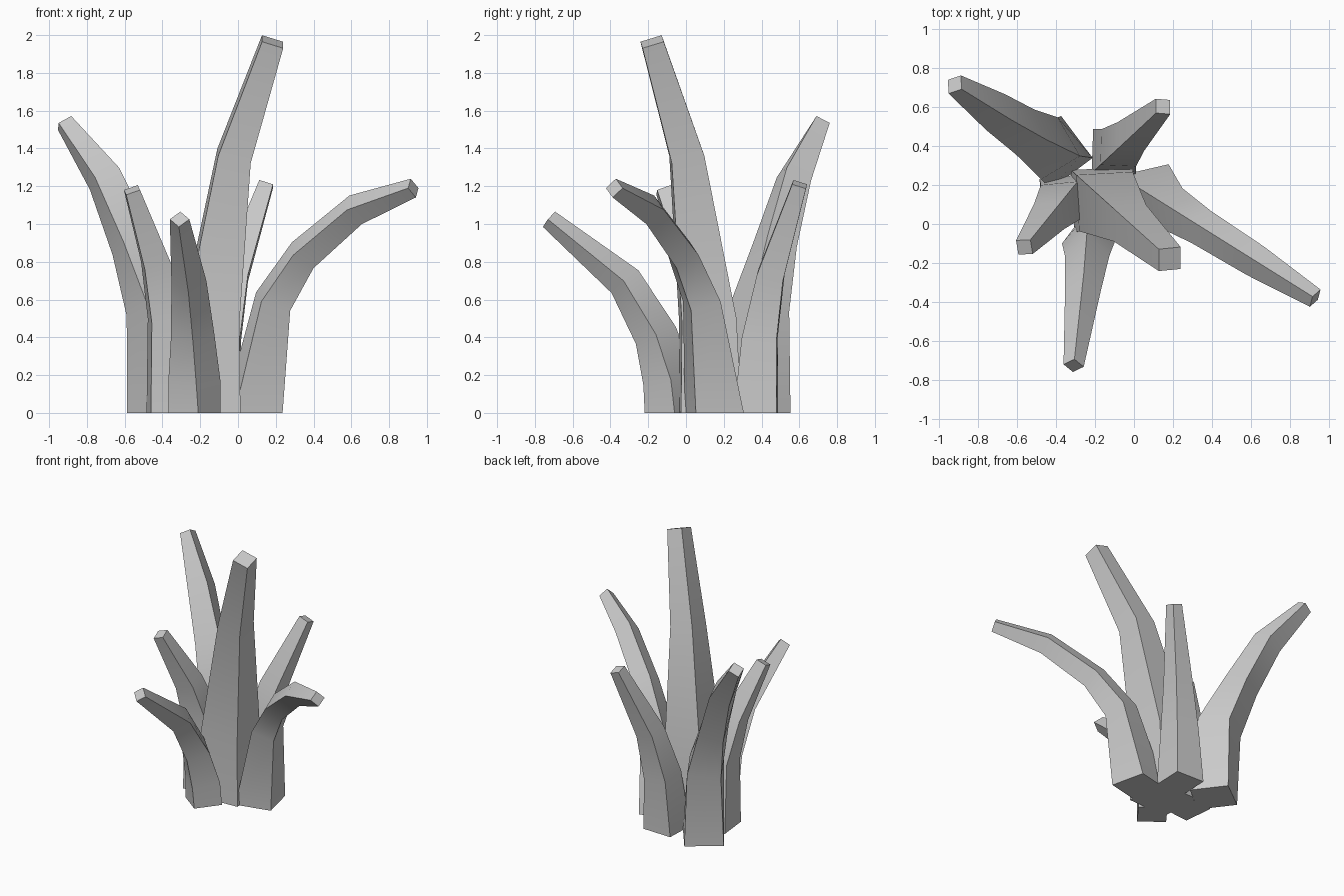
import bpy, bmesh
from math import radians, sin, cos, pi
from mathutils import Vector

if "Cube" in bpy.data.objects:
    bpy.data.objects.remove(bpy.data.objects["Cube"])


def blade(name, base, heading, path, twist=0):
    """Four-sided tapering stalk; path = (outward distance, height, radius)."""
    a = radians(heading)
    d, n = Vector((cos(a), sin(a), 0)), Vector((-sin(a), cos(a), 0))
    up = Vector((0, 0, 1))
    pts = [Vector((p[0], p[1])) for p in path]
    bm = bmesh.new()
    rings = []
    for i, (s, z, r) in enumerate(path):
        if i == 0:
            t = Vector((0, 1))
        else:
            t = (pts[i] - pts[i - 1]).normalized()
            if i < len(path) - 1:
                t = (t + (pts[i + 1] - pts[i]).normalized()).normalized()
        m = d * t.y - up * t.x
        c = Vector((*base, 0)) + d * s + up * z
        tw = radians(twist) * (1 - i / (len(path) - 1))
        rings.append([bm.verts.new(c + r * (m * cos(k * pi / 2 + tw) + n * sin(k * pi / 2 + tw)))
                      for k in range(4)])
    for lo, hi in zip(rings, rings[1:]):
        for k in range(4):
            j = (k + 1) % 4
            bm.faces.new((lo[k], lo[j], hi[j], hi[k]))
    bm.faces.new(rings[0][::-1])
    bm.faces.new(rings[-1])
    me = bpy.data.meshes.new(name)
    bm.to_mesh(me)
    bm.free()
    ob = bpy.data.objects.new(name, me)
    bpy.context.collection.objects.link(ob)
    bpy.context.view_layer.objects.active = ob
    ob.select_set(True)


# Tall central stalk
blade("centre_stalk", (-.155, .125), -42,
      [(0, 0, .226), (.015, .5, .205), (.18, 1.36, .125), (.455, 1.965, .083)])
# Long stalk arching right
blade("right_stalk", (.08, .15), -32,
      [(0, 0, .184), (.125, .59, .117), (.31, .835, .096), (.64, 1.075, .085), (1.0, 1.19, .052)])
# Long stalk leaning back left
blade("back_left_stalk", (-.4, .365), 146,
      [(0, 0, .19), (.04, .55, .165), (.19, .89, .125), (.37, 1.24, .104), (.625, 1.535, .056)], 26)
# Short stalks
blade("left_stalk", (-.36, .13), -129,
      [(0, 0, .16), (.02, .5, .135), (.12, .8, .1), (.32, 1.18, .055)])
blade("front_stalk", (-.23, -.08), -97,
      [(0, 0, .14), (.01, .17, .138), (.08, .41, .115), (.245, .695, .093), (.65, 1.025, .052)], 15)
blade("back_stalk", (-.1, .37), 43,
      [(0, 0, .16), (.03, .4, .13), (.115, .73, .1), (.34, 1.21, .054)])

bpy.ops.object.shade_smooth_by_angle(angle=radians(40))
